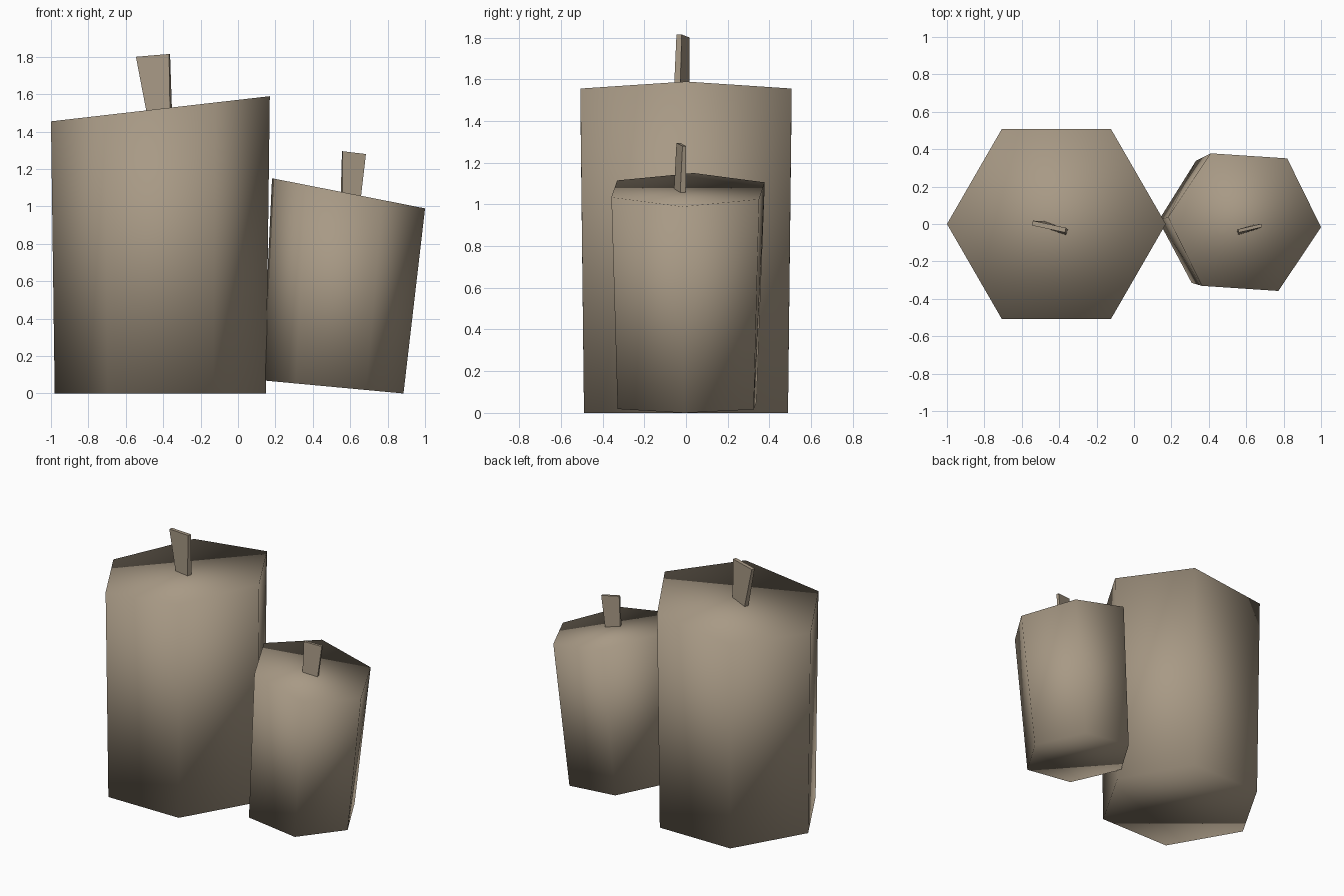
import bpy, math

if "Cube" in bpy.data.objects:
    bpy.data.objects.remove(bpy.data.objects["Cube"])

wax = bpy.data.materials.new("taupe_wax")
wax.diffuse_color = (0.39, 0.32, 0.235, 1)
wax.use_nodes = True
wax.node_tree.nodes["Principled BSDF"].inputs["Base Color"].default_value = wax.diffuse_color


def prism(name, bottom, top, smooth):
    """Closed prism between two rings of equal length (counter-clockwise)."""
    n = len(bottom)
    faces = [tuple(reversed(range(n))), tuple(range(n, 2 * n))]
    faces += [(i, (i + 1) % n, n + (i + 1) % n, n + i) for i in range(n)]
    mesh = bpy.data.meshes.new(name)
    mesh.from_pydata(bottom + top, [], faces)
    mesh.materials.append(wax)
    for p in mesh.polygons:
        p.use_smooth = smooth
    obj = bpy.data.objects.new(name, mesh)
    bpy.context.collection.objects.link(obj)
    return obj


def hexagon(center, radius, turn, slope):
    """Hexagon ring whose height changes along x by slope."""
    cx, cy, cz = center
    ring = []
    for i in range(6):
        a = math.radians(60 * i + turn)
        dx, dy = radius * math.cos(a), radius * math.sin(a)
        ring.append((cx + dx, cy + dy, cz + slope * dx))
    return ring


def strip(left, right, half):
    """Thin four-cornered ring running from the left to the right point."""
    dx, dy = right[0] - left[0], right[1] - left[1]
    k = half / math.hypot(dx, dy)
    nx, ny = -dy * k, dx * k
    return [(p[0] + s * nx, p[1] + s * ny, p[2])
            for p, s in ((left, -1), (right, -1), (right, 1), (left, 1))]


# Tall candle: slightly flared, slanted top
prism("tall_candle",
      hexagon((-0.415, 0, 0), 0.565, 0, 0),
      hexagon((-0.415, 0, 1.522), 0.585, 0, 0.115), True)

# Short candle: leaning outward
prism("short_candle",
      hexagon((0.508, 0.005, 0.035), 0.377, -2, -0.093),
      hexagon((0.591, 0.01, 1.07), 0.41, -3.8, -0.197), True)

# Wicks: thin tapered strips, sunk a little into the wax
prism("tall_wick",
      strip((-0.483, 0.0, 1.50), (-0.358, -0.045, 1.50), 0.016),
      strip((-0.543, 0.005, 1.80), (-0.366, -0.033, 1.815), 0.013), False)
prism("short_wick",
      strip((0.553, -0.045, 1.05), (0.652, -0.015, 1.04), 0.014),
      strip((0.558, -0.037, 1.295), (0.682, -0.008, 1.28), 0.009), False)
